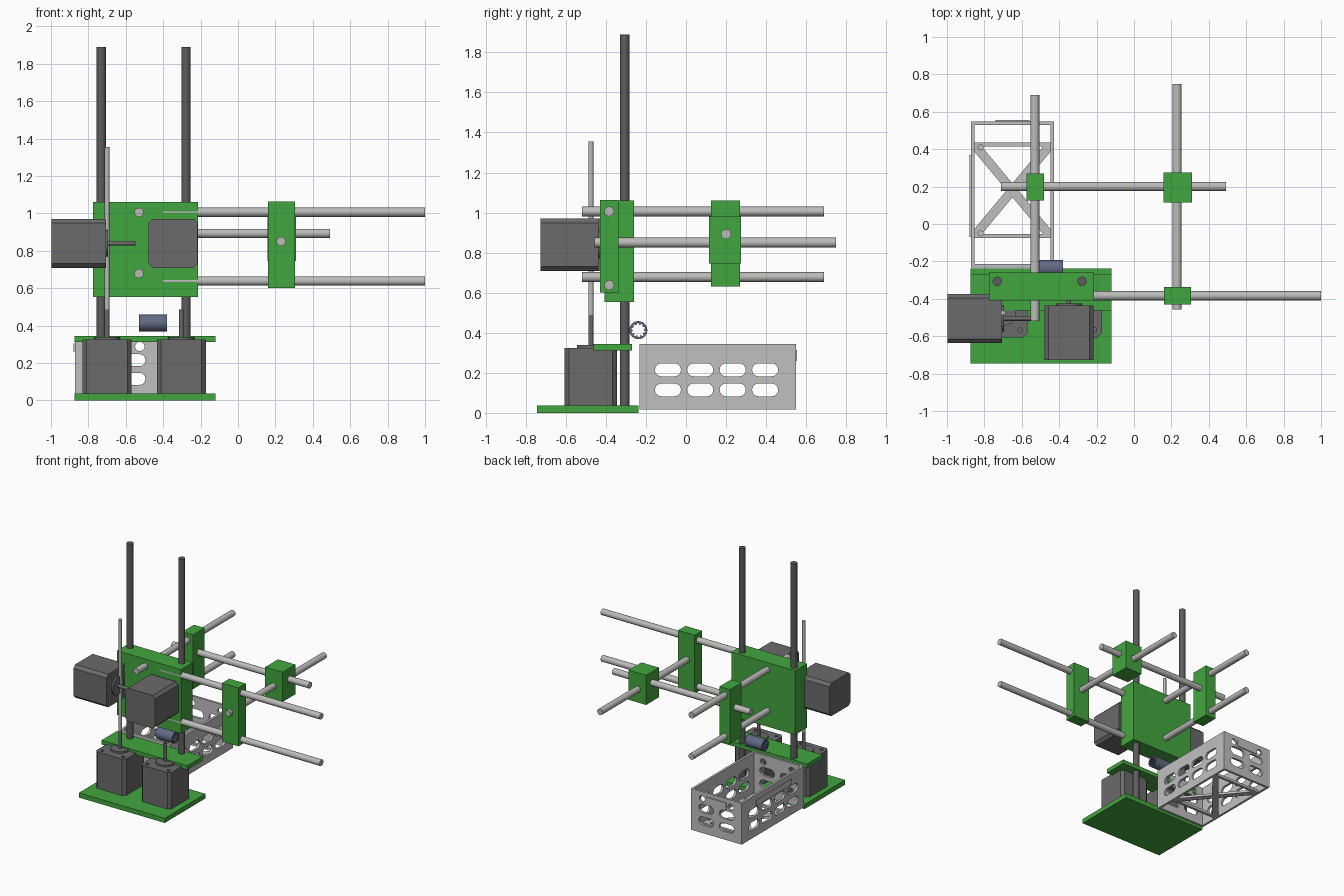
import bpy, bmesh, math
from math import pi, cos, sin
from mathutils import Matrix, Vector

if "Cube" in bpy.data.objects:
    bpy.data.objects.remove(bpy.data.objects["Cube"])


def mat(name, r, g, b):
    m = bpy.data.materials.new(name)
    m.diffuse_color = (r, g, b, 1)
    m.use_nodes = True
    m.node_tree.nodes["Principled BSDF"].inputs["Base Color"].default_value = m.diffuse_color
    return m


GREEN = mat("printed green", 0.055, 0.38, 0.05)
DARK = mat("motor grey", 0.145, 0.145, 0.145)
STEEL = mat("dark steel", 0.11, 0.11, 0.11)
ROD = mat("light rod grey", 0.50, 0.50, 0.49)
BASKET = mat("basket grey", 0.53, 0.53, 0.53)
BLUE = mat("bearing blue", 0.12, 0.145, 0.23)


def finish(name, me, material, smooth=True):
    me.materials.clear()
    me.materials.append(material)
    if smooth:
        me.polygons.foreach_set("use_smooth", [True] * len(me.polygons))
        me.set_sharp_from_angle(angle=math.radians(30))
    ob = bpy.data.objects.new(name, me)
    bpy.context.collection.objects.link(ob)
    return ob


def box(name, lo, hi, material):
    lo, hi = Vector(lo), Vector(hi)
    bm = bmesh.new()
    bmesh.ops.create_cube(bm, size=1, matrix=Matrix.Translation((lo + hi) / 2)
                          @ Matrix.Diagonal((*(hi - lo), 1)))
    me = bpy.data.meshes.new(name)
    bm.to_mesh(me)
    bm.free()
    return finish(name, me, material, False)


def rod(name, a, b, r, material):
    a, b = Vector(a), Vector(b)
    d = b - a
    bm = bmesh.new()
    bmesh.ops.create_cone(bm, cap_ends=True, segments=32, radius1=r, radius2=r, depth=d.length,
                          matrix=Matrix.Translation((a + b) / 2)
                          @ d.to_track_quat('Z', 'Y').to_matrix().to_4x4())
    me = bpy.data.meshes.new(name)
    bm.to_mesh(me)
    bm.free()
    return finish(name, me, material)


def plate(name, loops, thick, matrix, material):
    """Flat outline with holes, extruded to local z = 0..thick."""
    cu = bpy.data.curves.new(name, 'CURVE')
    cu.dimensions, cu.fill_mode, cu.extrude = '2D', 'BOTH', thick / 2
    for loop in loops:
        s = cu.splines.new('POLY')
        s.points.add(len(loop) - 1)
        for p, (x, y) in zip(s.points, loop):
            p.co = (x, y, 0, 1)
        s.use_cyclic_u = True
    tmp = bpy.data.objects.new(name + "_tmp", cu)
    bpy.context.collection.objects.link(tmp)
    dg = bpy.context.evaluated_depsgraph_get()
    me = bpy.data.meshes.new_from_object(tmp.evaluated_get(dg))
    bpy.data.objects.remove(tmp)
    me.transform(matrix @ Matrix.Translation((0, 0, thick / 2)))
    return finish(name, me, material)


def rect(x0, x1, y0, y1):
    return [(x0, y0), (x1, y0), (x1, y1), (x0, y1)]


def circle(cx, cy, r, n=20):
    return [(cx + r * cos(2 * pi * i / n), cy + r * sin(2 * pi * i / n)) for i in range(n)]


def slot(cx, cy, w, h):
    r, d = h / 2, w / 2 - h / 2
    pts = []
    for side, start in ((1, -pi / 2), (-1, pi / 2)):
        pts += [(cx + side * d + r * cos(start + pi * i / 8), cy + r * sin(start + pi * i / 8))
                for i in range(9)]
    return pts


# stepper motors: chamfered body, face with screw holes, boss and shaft (local z = shaft)
def motor(name, matrix):
    w, c = 0.131, 0.022
    out = []
    for sx, sy in ((1, 1), (-1, 1), (-1, -1), (1, -1)):
        p = [(sx * w, sy * (w - c)), (sx * (w - c), sy * w)]
        out += p if sx * sy > 0 else p[::-1]
    holes = [circle(sx * 0.092, sy * 0.092, 0.012, 16) for sx in (1, -1) for sy in (1, -1)]
    T = Matrix.Translation
    plate(name + "_body", [out], 0.27, matrix @ T((0, 0, -0.29)), DARK)
    plate(name + "_face", [out] + holes, 0.02, matrix @ T((0, 0, -0.02)), DARK)
    rod(name + "_boss", matrix @ Vector((0, 0, -0.01)), matrix @ Vector((0, 0, 0.013)), 0.07, DARK)
    rod(name + "_shaft", matrix @ Vector((0, 0, 0)), matrix @ Vector((0, 0, 0.16)), 0.0125, DARK)


T = Matrix.Translation
motor("lift_motor_left", T((-0.70, -0.475, 0.325)))
motor("lift_motor_right", T((-0.303, -0.475, 0.325)))
motor("side_motor", T((-0.707, -0.505, 0.84)) @ Matrix.Rotation(pi / 2, 4, 'Y'))
motor("front_motor", T((-0.348, -0.437, 0.84)) @ Matrix.Rotation(-pi / 2, 4, 'X'))

# green base, motor bridge, carriage and sliders
box("base_plate", (-0.873, -0.745, 0), (-0.12, -0.237, 0.037), GREEN)
box("bridge_plate", (-0.873, -0.462, 0.312), (-0.12, -0.27, 0.345), GREEN)
box("carriage", (-0.775, -0.408, 0.553), (-0.215, -0.26, 1.06), GREEN)
box("front_slider", (0.16, -0.43, 0.60), (0.305, -0.338, 1.062), GREEN)
box("rear_slider", (-0.575, 0.125, 0.63), (-0.482, 0.27, 1.06), GREEN)
box("cross_slider", (0.157, 0.115, 0.745), (0.31, 0.275, 0.98), GREEN)

# guide rods
R = 0.0245
for x, n in ((-0.731, "left"), (-0.278, "right")):
    rod("upright_rod_" + n, (x, -0.306, 0.03), (x, -0.306, 1.888), R, STEEL)
rod("lead_screw", (-0.70, -0.475, 0.48), (-0.70, -0.475, 1.355), 0.0125, ROD)
for z, n in ((1.006, "top"), (0.638, "bottom")):
    rod("x_rod_" + n, (-0.40, -0.384, z), (1.0, -0.384, z), R, ROD)
for z, n in ((1.005, "top"), (0.678, "bottom")):
    rod("y_rod_" + n, (-0.53, -0.518, z), (-0.53, 0.69, z), R, ROD)
rod("cross_rod_y", (0.23, -0.457, 0.85), (0.23, 0.748, 0.85), R, ROD)
rod("cross_rod_x", (-0.71, 0.2, 0.893), (0.492, 0.2, 0.893), R, ROD)

# loose bearing with ribbed bore, axis along x
bore = [((0.036 if i % 4 < 2 else 0.028) * cos(2 * pi * i / 40),
         (0.036 if i % 4 < 2 else 0.028) * sin(2 * pi * i / 40)) for i in range(40)]
plate("bearing", [circle(0, 0, 0.045, 40), bore], 0.148,
      T((-0.528, -0.238, 0.413)) @ Matrix.Rotation(pi / 2, 4, 'Y'), BLUE)

# basket: slotted walls
X0, X1, Y0, Y1, Z0, Z1, W = -0.872, -0.428, -0.232, 0.548, 0.018, 0.345, 0.018
XC = (X0 + X1) / 2
side = [rect(Y0, Y1, Z0, Z1)] + [slot(y, z, 0.13, 0.065)
                                 for y in (-0.09, 0.071, 0.233, 0.395) for z in (0.115, 0.215)]
yz = Matrix(((0, 0, 1, 0), (1, 0, 0, 0), (0, 1, 0, 0), (0, 0, 0, 1)))
for x, n in ((X0, "left"), (X1 - W, "right")):
    plate("basket_side_" + n, side, W, T((x, 0, 0)) @ yz, BASKET)
end = [rect(X0 + W, X1 - W, Z0, Z1)]
for s in (-1, 1):
    end += [slot(XC + s * 0.09, z, 0.13, 0.065) for z in (0.115, 0.215)]
    end.append(circle(XC + s * 0.125, 0.288, 0.025))
xz = Matrix.Rotation(pi / 2, 4, 'X')
for y, n in ((Y0 + W, "front"), (Y1, "back")):
    plate("basket_end_" + n, end, W, T((0, y, 0)) @ xz, BASKET)
box("basket_tag_back", (-0.74, Y1, 0.26), (-0.56, Y1 + 0.007, 0.315), BASKET)
box("basket_tag_left", (X0 - 0.007, -0.07, 0.26), (X0, 0.37, 0.305), BASKET)

# basket floor: two bars, crossed braces and pegs
for y, n in ((-0.065, "front"), (0.425, "back")):
    box("floor_bar_" + n, (X0 + W, y - 0.011, Z0), (X1 - W, y + 0.011, Z0 + 0.02), BASKET)
    rod("floor_peg_" + n, (-0.82, y - 0.015 * (1 if y > 0 else -1), Z0),
        (-0.82, y - 0.015 * (1 if y > 0 else -1), Z0 + 0.04), 0.016, BASKET)
for s, n in ((1, "a"), (-1, "b")):
    d = Vector((s * 0.40, 0.48))
    o = Vector((-d.y, d.x)).normalized() * 0.024
    c = Vector((XC, 0.18))
    plate("floor_brace_" + n, [[c - d / 2 - o, c + d / 2 - o, c + d / 2 + o, c - d / 2 + o]],
          0.018, T((0, 0, Z0 + (0 if s > 0 else 0.001))), BASKET)
